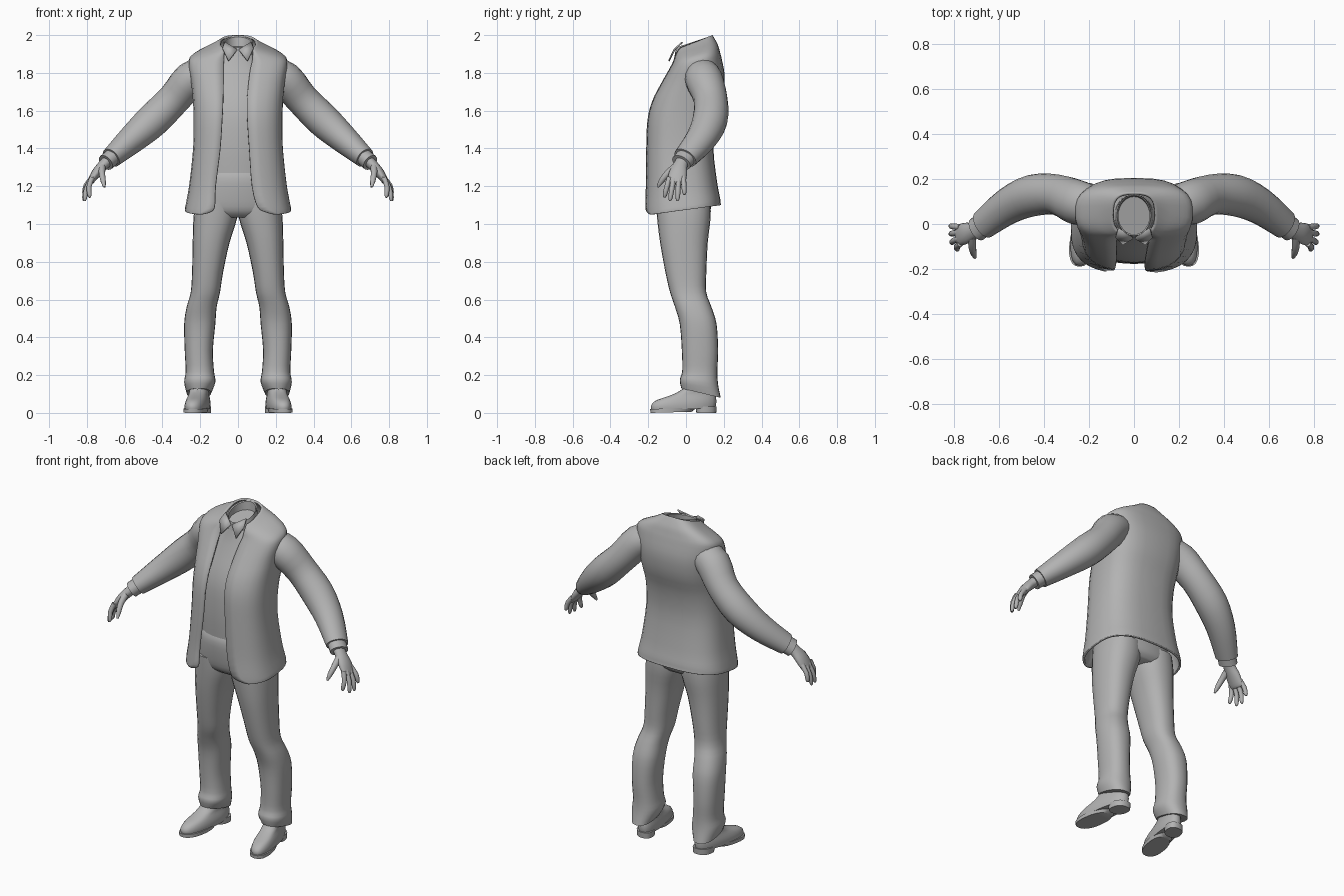
import bpy, bmesh, math
from mathutils import Vector

GREY = bpy.data.materials.new("plain_grey")
GREY.diffuse_color = (0.45, 0.45, 0.45, 1)


def spline(rows, k=3):
    """Catmull-Rom interpolation between rows of numbers."""
    out = []
    for i in range(len(rows) - 1):
        p0, p1 = rows[max(i - 1, 0)], rows[i]
        p2, p3 = rows[i + 1], rows[min(i + 2, len(rows) - 1)]
        for j in range(k):
            t = j / k
            out.append(tuple(
                0.5 * (2 * b + (c - a) * t + (2 * a - 5 * b + 4 * c - d) * t * t
                       + (3 * b - a - 3 * c + d) * t ** 3)
                for a, b, c, d in zip(p0, p1, p2, p3)))
    return out + [tuple(rows[-1])]


def loft(name, rings, closed=True, caps=True, mirror=False, thick=0, angle=45):
    """Skin a list of rings into one object."""
    bm = bmesh.new()
    vs = [[bm.verts.new(p) for p in r] for r in rings]
    n = len(rings[0])
    for a, b in zip(vs, vs[1:]):
        for i in range(n if closed else n - 1):
            j = (i + 1) % n
            bm.faces.new((a[i], a[j], b[j], b[i]))
    if closed and caps:
        bm.faces.new(vs[0][::-1])
        bm.faces.new(vs[-1])
        bmesh.ops.recalc_face_normals(bm, faces=bm.faces[:])
    me = bpy.data.meshes.new(name)
    bm.to_mesh(me)
    bm.free()
    me.materials.append(GREY)
    ob = bpy.data.objects.new(name, me)
    bpy.context.collection.objects.link(ob)
    bpy.ops.object.select_all(action='DESELECT')
    ob.select_set(True)
    bpy.context.view_layer.objects.active = ob
    bpy.ops.object.shade_smooth_by_angle(angle=math.radians(angle))
    if thick:
        m = ob.modifiers.new("thickness", 'SOLIDIFY')
        m.thickness, m.offset = thick, -1
    if mirror:
        m = ob.modifiers.new("mirror", 'MIRROR')
        m.use_mirror_merge = False
    return ob


def point(t, xc, w, yf, yb, zf, zb, e):
    """Point on a rounded, tilted cross-section; t = 0 is the front."""
    s, c = math.sin(t), math.cos(t)
    u = math.copysign(abs(c) ** e, c)
    y = (yf + yb) / 2 - u * (yb - yf) / 2
    return (xc + w * math.copysign(abs(s) ** e, s), y, zf + (zb - zf) * (y - yf) / (yb - yf))


def ring(xc, w, yf, yb, zf, zb, n=24, e=0.85):
    return [point(2 * math.pi * i / n, xc, w, yf, yb, zf, zb, e) for i in range(n)]


def tube(name, rows, n=16, k=3):
    """Mirrored limb along a path; rows are x, y, z, width radius, thickness radius."""
    rows = spline(rows, k)
    pts = [Vector(r[:3]) for r in rows]
    rings = []
    for i, r in enumerate(rows):
        d = (pts[min(i + 1, len(pts) - 1)] - pts[max(i - 1, 0)]).normalized()
        ref = Vector((0, 1, 0))
        side = (ref - d * ref.dot(d)).normalized()
        nor = d.cross(side)
        rings.append([pts[i] + side * r[3] * math.cos(a) + nor * r[4] * math.sin(a)
                      for a in (2 * math.pi * q / n for q in range(n))])
    return loft(name, rings, mirror=True)


# Open jacket: front z, back z, half width, front y, back y, opening left, opening right
rows = spline([
    (1.045, 1.10, .28, -.22, .185, .20, .20), (1.06, 1.115, .28, -.22, .183, .15, .15),
    (1.09, 1.14, .275, -.22, .18, .125, .105), (1.2, 1.22, .258, -.215, .165, .12, .075),
    (1.4, 1.4, .238, -.212, .145, .095, .06), (1.55, 1.55, .235, -.205, .16, .085, .05),
    (1.65, 1.67, .24, -.18, .195, .08, .048), (1.74, 1.78, .25, -.135, .205, .078, .055),
    (1.82, 1.87, .262, -.09, .19, .078, .065), (1.86, 1.91, .25, -.07, .18, .076, .075),
    (1.885, 1.945, .20, -.063, .17, .075, .078), (1.905, 1.975, .14, -.06, .155, .074, .08),
    (1.925, 2.0, .095, -.055, .14, .07, .078)])
rings = []
for zf, zb, w, yf, yb, left, right in rows:
    e = 0.72
    t0 = math.asin(min(right / w, .99) ** (1 / e))
    t1 = 2 * math.pi - math.asin(min(left / w, .99) ** (1 / e))
    half = [t0 + (math.pi - t0) * i / 14 for i in range(14)]
    half += [math.pi + (t1 - math.pi) * i / 14 for i in range(15)]
    rings.append([point(t, 0, w, yf, yb, zf, zb, e) for t in half])
loft("jacket", rings, closed=False, thick=0.012)

# Shirt body and collar: half width, front y, back y, front z, back z
loft("shirt", [ring(0, *r) for r in spline([
    (.19, -.17, .10, 1.27, 1.27), (.19, -.175, .10, 1.4, 1.4), (.19, -.168, .11, 1.55, 1.55),
    (.19, -.145, .14, 1.65, 1.65), (.18, -.105, .14, 1.75, 1.75), (.14, -.075, .13, 1.83, 1.83),
    (.085, -.06, .125, 1.89, 1.93)])])
loft("shirt_collar", [ring(0, *r, e=1) for r in (
    (.088, -.064, .13, 1.87, 1.92), (.082, -.058, .132, 1.905, 1.96),
    (.076, -.052, .132, 1.935, 1.995), (.070, -.046, .126, 1.93, 1.99),
    (.070, -.046, .122, 1.90, 1.94))])
leaf = [[(.004, -.066, 1.925), (.05, -.094, 1.865)], [(.070, -.022, 1.965), (.082, -.062, 1.93)]]
loft("collar_leaf", leaf, closed=False, mirror=True, thick=0.008)

# Trousers: seat, then one mirrored leg
loft("trouser_seat", [ring(0, *r) for r in spline([
    (.19, -.163, .10, 1.285, 1.285), (.205, -.178, .12, 1.24, 1.24), (.22, -.172, .13, 1.15, 1.15),
    (.228, -.155, .13, 1.07, 1.07), (.20, -.12, .10, 1.035, 1.035)])])
leg = [(1.12, 1.12, .0, .225, -.16, .13), (1.03, 1.03, .005, .236, -.153, .13),
       (.9, .9, .045, .24, -.137, .115), (.75, .75, .078, .243, -.11, .108),
       (.64, .64, .095, .25, -.085, .107), (.56, .56, .113, .272, -.058, .135),
       (.47, .47, .12, .285, -.033, .162), (.33, .33, .133, .282, -.022, .17),
       (.22, .22, .127, .277, -.02, .166), (.175, .15, .12, .285, -.033, .17),
       (.13, .08, .143, .272, -.025, .184)]
loft("trouser_leg", [ring((a + b) / 2, (b - a) / 2, yf, yb, zf, zb)
                     for zf, zb, a, b, yf, yb in spline(leg)], mirror=True)


# Shoes with toes turned out, on a sole and a heel block
def shoe_part(name, rows, k=2):
    rings = [[(x - 0.16 * y, y, z) for x, y, z in ring(.212, *r)] for r in spline(rows, k)]
    loft(name, rings, mirror=True, angle=40)


shoe_part("shoe_upper", [
    (.058, -.183, .155, .014, .025), (.060, -.186, .160, .03, .05), (.058, -.18, .160, .048, .075),
    (.052, -.155, .155, .068, .10), (.048, -.09, .15, .09, .12), (.05, -.02, .145, .125, .145),
    (.05, -.01, .145, .18, .18)])
shoe_part("shoe_sole", [(.060, -.188, .03, 0, .006), (.062, -.19, .06, .02, .03)], 1)
shoe_part("shoe_heel", [(.050, .055, .160, 0, 0), (.052, .05, .163, .035, .035)], 1)

# Arms: sleeve, shirt cuff, hand
tube("sleeve", [(.17, .08, 1.80, .085, .085), (.25, .095, 1.765, .10, .095),
                (.34, .13, 1.66, .09, .087), (.45, .127, 1.55, .093, .09),
                (.56, .08, 1.45, .082, .076), (.672, -.004, 1.35, .066, .055)], 20)
tube("shirt_cuff", [(.66, .005, 1.36, .055, .046), (.70, -.025, 1.325, .055, .045)], 20, 1)
tube("palm", [(.68, -.012, 1.345, .036, .03), (.715, -.03, 1.31, .038, .028),
              (.75, -.042, 1.27, .048, .025), (.78, -.05, 1.225, .047, .017),
              (.787, -.052, 1.212, .038, .010)])
# knuckle y, then fingertip position
for name, ky, tip in (("index_finger", -.088, (.785, -.115, 1.14)),
                      ("middle_finger", -.064, (.812, -.085, 1.122)),
                      ("ring_finger", -.038, (.817, -.045, 1.122)),
                      ("little_finger", -.014, (.817, -.008, 1.155))):
    base, end = Vector((.773, ky, 1.245)), Vector(tip)
    mid = base.lerp(end, .5) + Vector((.010, 0, .004))
    tube(name, [(*base, .014, .014), (*mid, .0135, .0135),
                (*mid.lerp(end, .75), .0115, .0115), (*end, .005, .005)], 10, 2)
tube("thumb", [(.72, -.055, 1.30, .022, .02), (.72, -.10, 1.265, .018, .017),
               (.713, -.132, 1.225, .014, .014), (.707, -.15, 1.195, .006, .006)], 10, 2)
